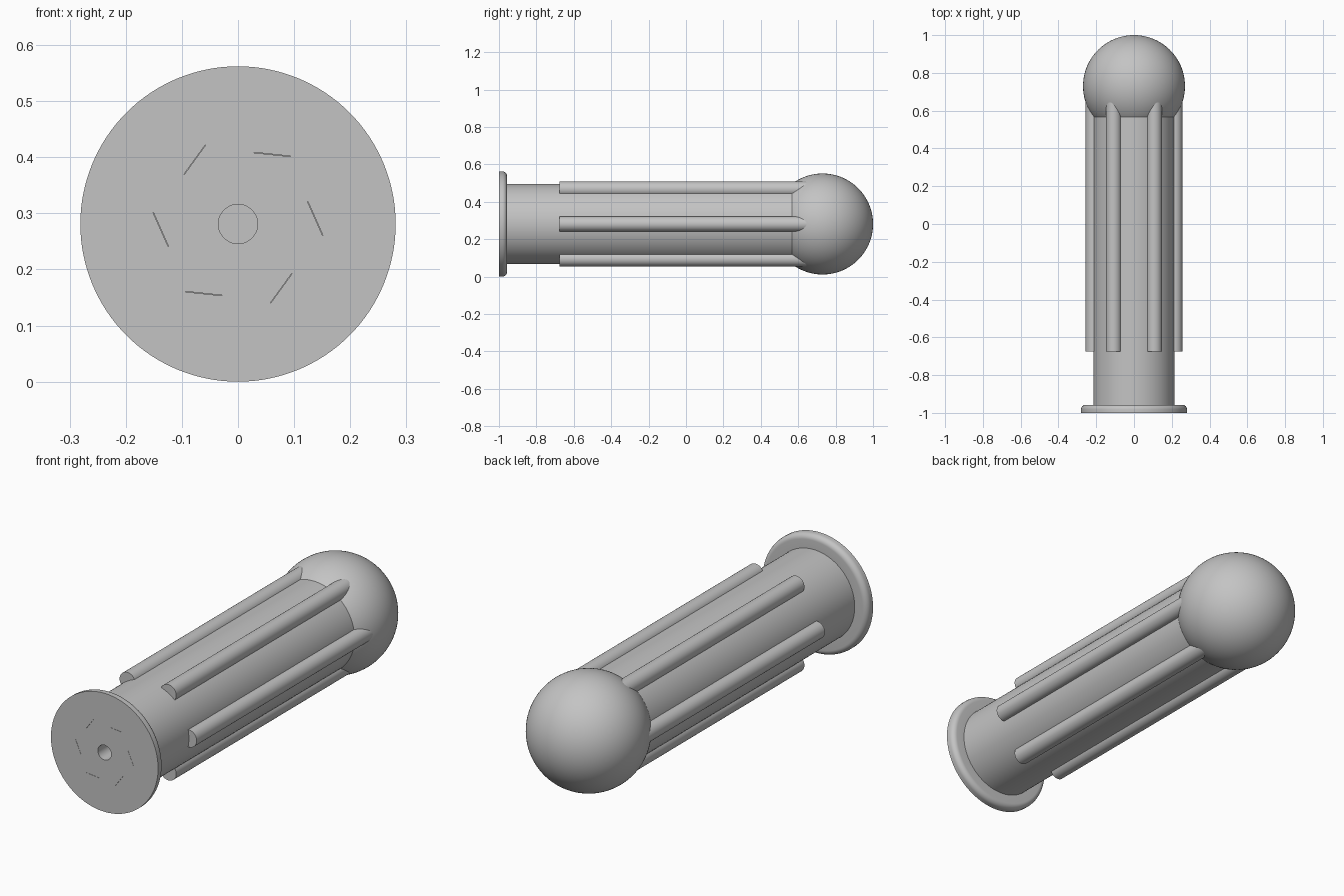
import bpy, bmesh
from math import sin, cos, pi, radians, sqrt, asin
from mathutils import Matrix, Vector

cube = bpy.data.objects.get("Cube")
if cube:
    bpy.data.objects.remove(cube)

CENTRE_Z = 0.281
FLANGE_R, SHAFT_R, BORE_R = 0.281, 0.215, 0.035
BALL_R, BALL_Y = 0.27, 0.73
FLANGE_BACK, ROUND = -0.957, 0.025
BORE_END = -0.4

grey = bpy.data.materials.new("plain grey")
grey.use_nodes = True
grey.diffuse_color = (0.55, 0.55, 0.55, 1)
grey.node_tree.nodes["Principled BSDF"].inputs["Base Color"].default_value = grey.diffuse_color


def make_object(name, bm):
    bmesh.ops.recalc_face_normals(bm, faces=bm.faces)
    mesh = bpy.data.meshes.new(name)
    bm.to_mesh(mesh)
    bm.free()
    mesh.materials.append(grey)
    obj = bpy.data.objects.new(name, mesh)
    bpy.context.collection.objects.link(obj)
    return obj


def activate(obj):
    bpy.ops.object.select_all(action="DESELECT")
    obj.select_set(True)
    bpy.context.view_layer.objects.active = obj


def smooth(obj):
    activate(obj)
    bpy.ops.object.shade_smooth_by_angle(angle=radians(30))


def lathe(name, profile, steps=128):
    """Spin (radius, y) points around the long axis."""
    bm = bmesh.new()
    verts = [bm.verts.new((r, y, CENTRE_Z)) for r, y in profile]
    edges = [bm.edges.new(pair) for pair in zip(verts, verts[1:])]
    bmesh.ops.spin(bm, geom=verts + edges, cent=(0, 0, CENTRE_Z), axis=(0, 1, 0),
                   angle=2 * pi, steps=steps)
    bmesh.ops.remove_doubles(bm, verts=bm.verts, dist=1e-5)
    return make_object(name, bm)


# Body: blind bore, rounded end flange, straight shaft and ball end
profile = [(0, BORE_END), (BORE_R, BORE_END), (BORE_R, -1), (FLANGE_R, -1)]
for i in range(9):
    a = i / 8 * pi / 2
    profile.append((FLANGE_R - ROUND + ROUND * cos(a), FLANGE_BACK - ROUND + ROUND * sin(a)))
profile.append((SHAFT_R, FLANGE_BACK))
start = -sqrt(BALL_R ** 2 - SHAFT_R ** 2)
start_angle = asin(start / BALL_R)
for i in range(41):
    a = start_angle + (pi / 2 - start_angle) * i / 40
    profile.append((BALL_R * cos(a) if i < 40 else 0, BALL_Y + BALL_R * sin(a)))
body = lathe("handle_body", profile)

# Six hairline slits in the flat end
bm = bmesh.new()
for k in range(6):
    angle = radians(4 + 60 * k)
    place = (Matrix.Translation((0.138 * cos(angle), -1, CENTRE_Z + 0.138 * sin(angle)))
             @ Matrix.Rotation(-angle - radians(20), 4, "Y")
             @ Matrix.Diagonal((0.0008, 0.2, 0.066, 1)))
    bmesh.ops.create_cube(bm, size=1, matrix=place)
cutter = make_object("slit_cutter", bm)
cutter.hide_render = True
cut = body.modifiers.new("slits", "BOOLEAN")
cut.operation = "DIFFERENCE"
cut.solver = "EXACT"
cut.object = cutter
activate(body)
bpy.ops.object.modifier_apply(modifier=cut.name)
bpy.data.objects.remove(cutter)
smooth(body)

# Six round grip ribs running into the ball
RIB_START, RIB_END = -0.675, 0.7
for k in range(6):
    angle = k * pi / 3
    bm = bmesh.new()
    place = (Matrix.Translation((SHAFT_R * cos(angle), (RIB_START + RIB_END) / 2,
                                 CENTRE_Z + SHAFT_R * sin(angle)))
             @ Matrix.Rotation(pi / 2, 4, "X"))
    bmesh.ops.create_cone(bm, cap_ends=True, segments=48, radius1=0.041, radius2=0.041,
                          depth=RIB_END - RIB_START, matrix=place)
    smooth(make_object(f"grip_rib_{k + 1}", bm))
